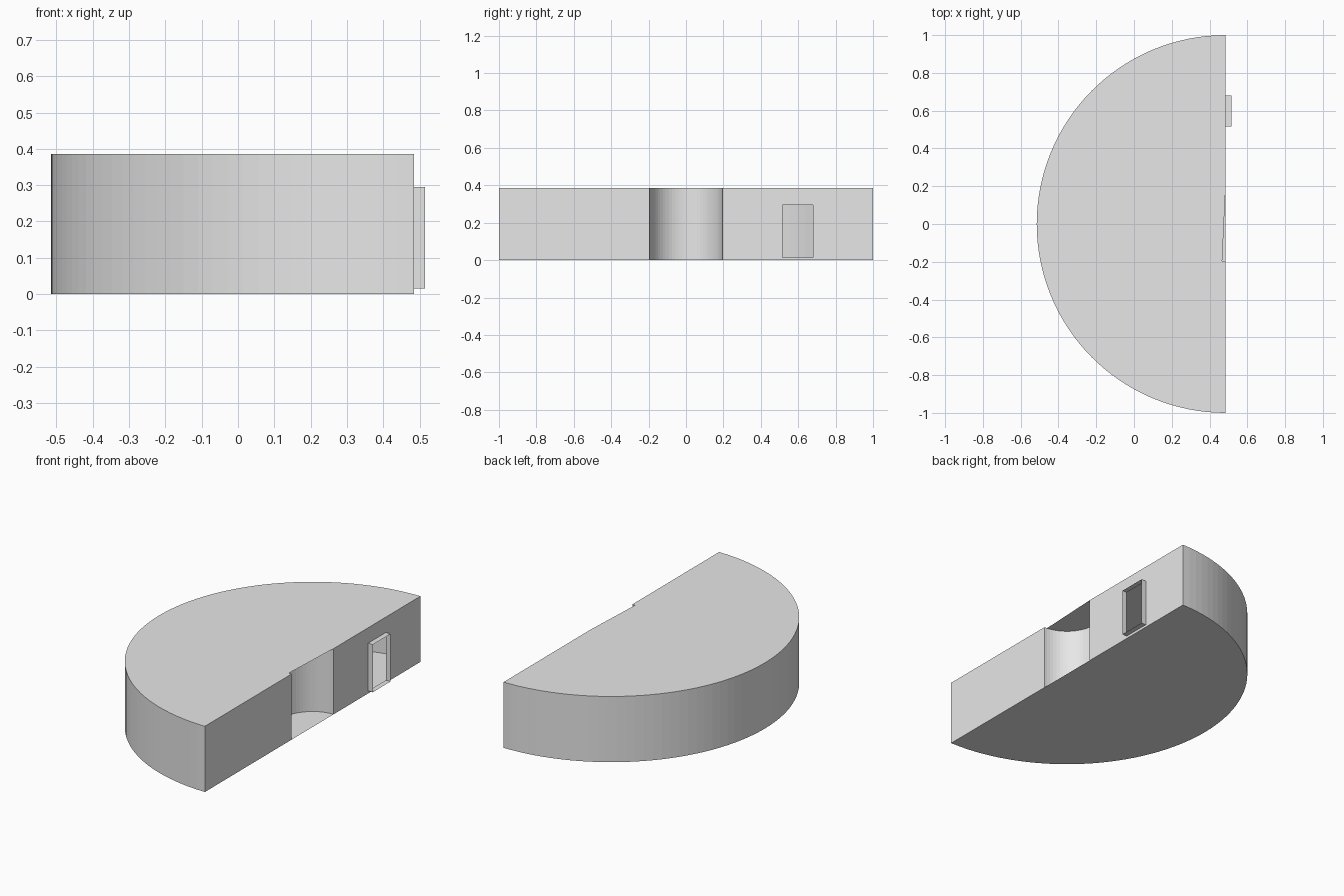
import bpy, bmesh
from math import cos, sin, radians

cube = bpy.data.objects.get("Cube")
if cube:
    bpy.data.objects.remove(cube)

FLAT_X, HEIGHT, NICHE_R = 0.485, 0.386, 0.195
WIN_Y0, WIN_Y1, WIN_Z0, WIN_Z1 = 0.515, 0.68, 0.015, 0.295
FRAME_X = 0.515

grey = bpy.data.materials.new("light grey")
grey.use_nodes = True
colour = (0.8, 0.8, 0.8, 1)
grey.diffuse_color = colour
grey.node_tree.nodes["Principled BSDF"].inputs["Base Color"].default_value = colour


def arc(radius, start, end, steps):
    """Points of an arc centred on the middle of the flat side."""
    angles = [radians(start + (end - start) * i / steps) for i in range(steps + 1)]
    return [(FLAT_X + radius * cos(a), radius * sin(a)) for a in angles]


def face(bm, points):
    return bm.faces.new([bm.verts.new(p) for p in points])


def wall(bm, path, z0=0, z1=HEIGHT):
    """Upright sheet along a path, facing the right of its direction."""
    for (ax, ay), (bx, by) in zip(path, path[1:]):
        face(bm, [(ax, ay, z0), (bx, by, z0), (bx, by, z1), (ax, ay, z1)])


def finish(bm, name):
    bmesh.ops.remove_doubles(bm, verts=bm.verts, dist=0.0001)
    mesh = bpy.data.meshes.new(name)
    bm.to_mesh(mesh)
    bm.free()
    mesh.materials.append(grey)
    obj = bpy.data.objects.new(name, mesh)
    bpy.context.collection.objects.link(obj)


outline = arc(1, 90, 270, 64)

# Curved outer wall
bm = bmesh.new()
wall(bm, outline)
finish(bm, "curved_wall")

# Flat wall, split around the doorway niche and the window opening
bm = bmesh.new()


def flat_piece(y0, y1, z0=0, z1=HEIGHT):
    wall(bm, [(FLAT_X, y0), (FLAT_X, y1)], z0, z1)


flat_piece(-1, -NICHE_R)
flat_piece(NICHE_R, WIN_Y0)
flat_piece(WIN_Y1, 1)
flat_piece(WIN_Y0, WIN_Y1, 0, WIN_Z0)
flat_piece(WIN_Y0, WIN_Y1, WIN_Z1, HEIGHT)
finish(bm, "flat_wall")

# Half-round niche
bm = bmesh.new()
wall(bm, arc(NICHE_R, 270, 90, 32))
finish(bm, "niche_wall")

# Floor
bm = bmesh.new()
face(bm, [(x, y, 0) for x, y in reversed(outline)])
finish(bm, "floor")

# Roof, its edge slightly set back over the niche
bm = bmesh.new()
edge = [(FLAT_X, -NICHE_R), (FLAT_X - 0.018, -NICHE_R), (FLAT_X, NICHE_R)]
face(bm, [(x, y, HEIGHT) for x, y in outline + edge])
finish(bm, "roof")

# Thin window surround, open at front and back
bm = bmesh.new()
corners = [(WIN_Y0, WIN_Z0), (WIN_Y1, WIN_Z0), (WIN_Y1, WIN_Z1), (WIN_Y0, WIN_Z1)]
for i, (ya, za) in enumerate(corners):
    yb, zb = corners[(i + 1) % 4]
    face(bm, [(FLAT_X, ya, za), (FLAT_X, yb, zb), (FRAME_X, yb, zb), (FRAME_X, ya, za)])
finish(bm, "window_surround")
